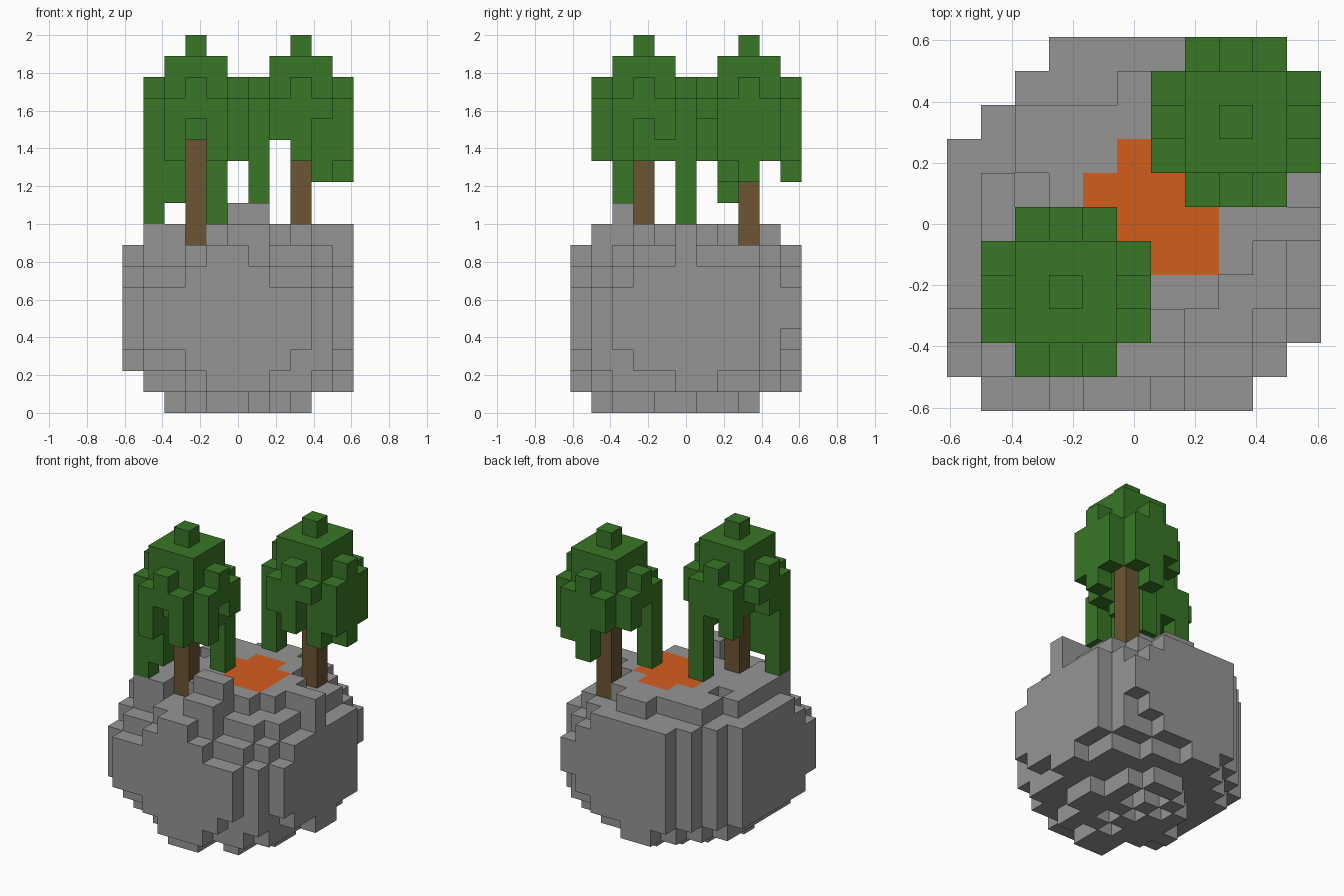
import bpy
import bmesh
import random
from mathutils import Vector

random.seed(4)
old = bpy.data.objects.get("Cube")
if old:
    bpy.data.objects.remove(old, do_unlink=True)

N = 11           # blocks across
S = 1 / 9        # block size


def material(name, rgb):
    m = bpy.data.materials.new(name)
    m.use_nodes = True
    color = (*rgb, 1)
    m.diffuse_color = color
    m.node_tree.nodes["Principled BSDF"].inputs["Base Color"].default_value = color
    return m


STONE = material("stone grey", (0.30, 0.30, 0.30))
LAVA = material("molten orange", (0.65, 0.11, 0.012))
BARK = material("bark brown", (0.15, 0.09, 0.033))
LEAF = material("leaf green", (0.04, 0.18, 0.02))


def blocks(name, cells, mat, hidden_by=frozenset()):
    """Build the outer skin of a set of unit blocks as one mesh."""
    bm = bmesh.new()
    solid = cells | hidden_by
    for cell in cells:
        center = Vector(cell) + Vector((0.5, 0.5, 0.5))
        for axis in range(3):
            for sign in (-1, 1):
                n = Vector((0, 0, 0))
                n[axis] = sign
                if tuple(int(a + b) for a, b in zip(cell, n)) in solid:
                    continue
                u = Vector((0, 0, 0))
                u[(axis + 1) % 3] = 0.5
                v = n.cross(u)
                mid = center + n / 2
                corners = (mid - u - v, mid + u - v, mid + u + v, mid - u + v)
                bm.faces.new([bm.verts.new(((c.x - N / 2) * S, (c.y - N / 2) * S, c.z * S))
                              for c in corners])
    bmesh.ops.remove_doubles(bm, verts=bm.verts, dist=S / 100)
    mesh = bpy.data.meshes.new(name)
    bm.to_mesh(mesh)
    bm.free()
    mesh.materials.append(mat)
    obj = bpy.data.objects.new(name, mesh)
    bpy.context.collection.objects.link(obj)


def layer(z, rows):
    """Cells of one level, from row -> first and last column."""
    return {(x, y, z) for y, (a, b) in rows.items() for x in range(a, b + 1)}


# Lava pool, flush with the top of the boulder
pool = layer(8, {4: (5, 7), 5: (4, 7), 6: (4, 7), 7: (5, 6)})

# Boulder: a leaning rounded lump trimmed to an uneven outline, with ragged columns
outline = [(1, 8), (0, 9)] + [(0, 10)] * 6 + [(1, 10), (2, 10), (3, 9)]
rock = set()
for y, (first, last) in enumerate(outline):
    for x in range(first, last + 1):
        ragged = random.uniform(-3, 3)
        tooth = random.random() < 0.55
        for z in range(8):
            lean = 0.12 * (z - 4.3)
            squash = 1.6 if z < 5 else 2.0
            spread = ((x - 4.8 + lean) ** 2 + (y - 5.2 - lean) ** 2
                      + squash * (z - 4.3) ** 2)
            if spread <= 41 + ragged and (z > 0 or tooth):
                rock.add((x, y, z))

# Uneven plateau on top, with a ledge beside the front trunk and a side pillar
rock |= layer(8, {1: (5, 6), 2: (5, 6), 3: (4, 7), 4: (1, 8), 5: (1, 10),
                  6: (3, 8), 7: (2, 7), 8: (2, 7), 9: (5, 6)})
rock |= layer(8, {2: (1, 2), 3: (1, 2), 6: (1, 1)}) | layer(9, {2: (5, 6)})

# Outcrops that carry the plateau
rock |= layer(7, {0: (4, 5), 1: (4, 6), 2: (1, 7), 3: (1, 8), 4: (1, 8), 5: (1, 10),
                  6: (1, 9), 7: (2, 9), 8: (2, 9), 9: (4, 8), 10: (5, 7)})
rock |= layer(6, {0: (3, 5), 1: (2, 7), 5: (0, 10), 10: (4, 8)})
for z in (3, 4, 5):
    rock |= layer(z, {0: (1, 8), 1: (0, 8)})

# Teeth under the rim
rock |= layer(1, {0: (5, 6), 5: (9, 10), 6: (9, 10), 10: (4, 5)})
rock |= layer(0, {1: (4, 5), 4: (2, 3), 5: (7, 8), 8: (5, 6)})
rock -= pool
blocks("boulder", rock, STONE, pool)
blocks("lava_pool", pool, LAVA, rock)


def tree(name, x0, y0, bottoms):
    """A trunk under a drooping canopy; bottoms gives the lowest leaf of each column."""
    trunk = {(x0 + 2, y0 + 2, z) for z in range(8, 14)}
    leaves = set()
    for j, row in enumerate(bottoms):
        for i, low in enumerate(row):
            dx, dy = abs(i - 2), abs(j - 2)
            if dx + dy == 4:
                continue
            if dx + dy == 0:
                top = 18
            elif max(dx, dy) == 1:
                top = 17
            else:
                top = 16 if min(dx, dy) == 0 else 15
            leaves |= {(x0 + i, y0 + j, z) for z in range(low, top)}
    leaves -= trunk
    blocks(name + "_trunk", trunk, BARK, leaves)
    blocks(name + "_canopy", leaves, LEAF, trunk)


# Front tree and back tree
tree("front_tree", 1, 1, [(0, 12, 14, 12, 0),
                          (9, 10, 13, 13, 12),
                          (13, 13, 13, 12, 14),
                          (14, 13, 13, 12, 13),
                          (0, 12, 13, 9, 0)])
tree("back_tree", 6, 6, [(0, 13, 12, 14, 0),
                         (10, 13, 13, 11, 12),
                         (14, 13, 13, 13, 11),
                         (13, 13, 13, 13, 12),
                         (0, 13, 11, 12, 0)])
